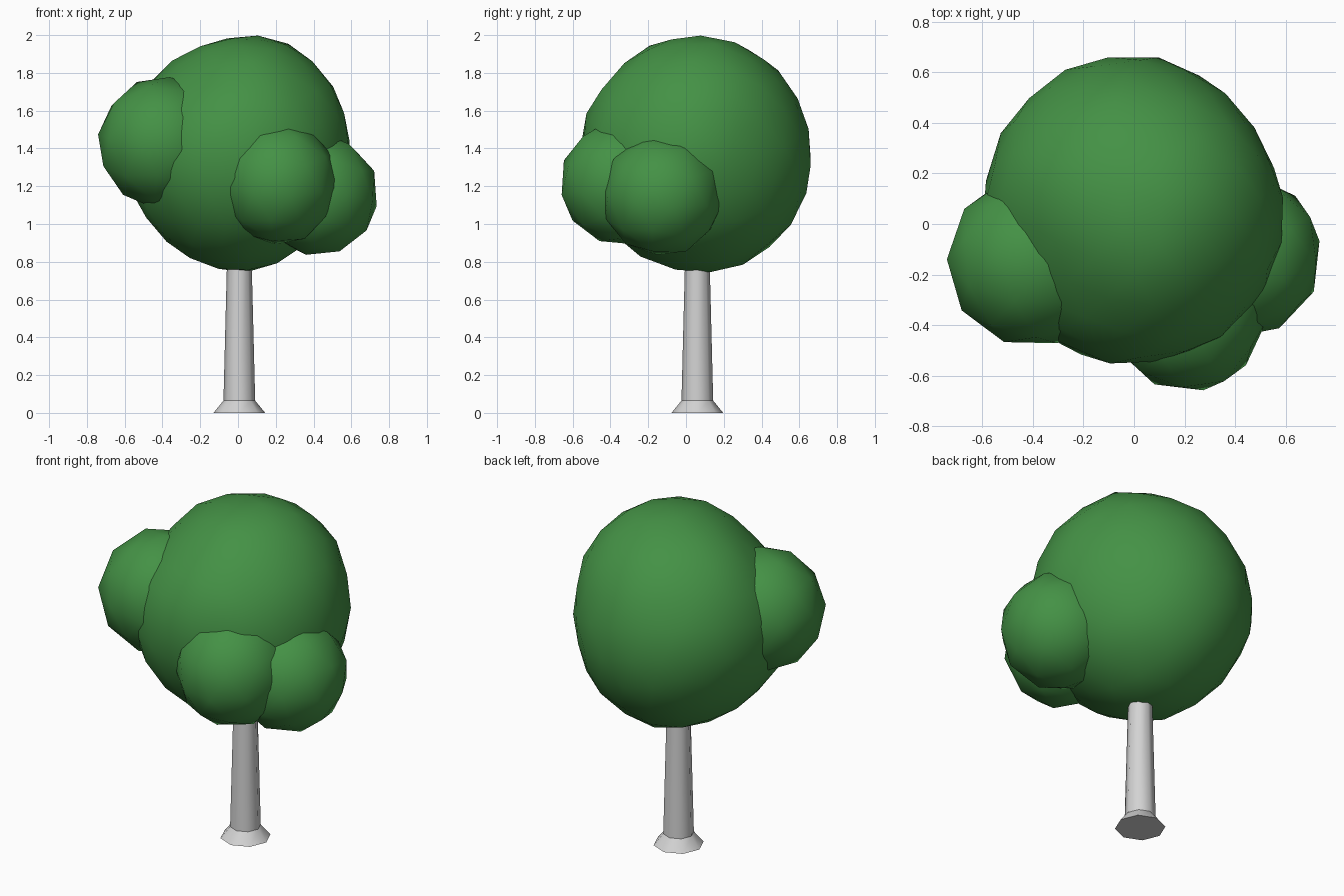
import bpy
import bmesh
import math
import random
from mathutils import Matrix, Euler, Vector

random.seed(4)
cube = bpy.data.objects.get("Cube")
if cube:
    bpy.data.objects.remove(cube, do_unlink=True)


def material(name, color):
    mat = bpy.data.materials.new(name)
    mat.use_nodes = True
    mat.diffuse_color = (*color, 1)
    mat.node_tree.nodes["Principled BSDF"].inputs["Base Color"].default_value = (*color, 1)
    return mat


leaf_green = material("leaf green", (0.058, 0.285, 0.06))
bark_grey = material("bark grey", (0.65, 0.65, 0.65))


def add_object(name, bm, mat, location):
    mesh = bpy.data.meshes.new(name)
    bm.to_mesh(mesh)
    bm.free()
    mesh.materials.append(mat)
    obj = bpy.data.objects.new(name, mesh)
    obj.location = location
    bpy.context.collection.objects.link(obj)
    return obj


def smooth(obj, angle):
    bpy.ops.object.select_all(action='DESELECT')
    obj.select_set(True)
    bpy.context.view_layer.objects.active = obj
    bpy.ops.object.shade_smooth_by_angle(angle=math.radians(angle))


def leaf_clump(name, location, size, detail, turn, jitter, bumps=()):
    """Irregular faceted ball of leaves; bumps are (direction, amount) swells or dents."""
    bm = bmesh.new()
    bmesh.ops.create_icosphere(bm, subdivisions=detail, radius=1)
    bm.transform(Euler(turn).to_matrix().to_4x4())
    for v in bm.verts:
        direction = v.co.normalized()
        swell = random.uniform(-jitter, jitter)
        for toward, amount in bumps:
            swell += amount * max(0, direction.dot(Vector(toward).normalized())) ** 6
        v.co *= 1 + swell
    bm.transform(Matrix.Diagonal((*size, 1)))
    smooth(add_object(name, bm, leaf_green, location), 60)


# Lumpy crown
crown_bumps = [
    ((-0.6, -0.45, 0.7), -0.08),
    ((0.8, 0.6, 0), -0.05),
    ((-0.25, 1, -0.15), 0.025),
    ((0.5, 0.2, 0.8), 0.03),
    ((0.15, 0.4, -0.9), 0.03),
    ((-0.8, 0, -0.6), -0.03),
    ((0.6, 0, -0.8), -0.04),
]
leaf_clump("crown", (0, 0.05, 1.375), (0.605, 0.61, 0.625), 3, (0.25, 0.1, 0.3), 0.012, crown_bumps)

# Three side clumps
leaf_clump("front_clump", (0.213, -0.345, 1.22), (0.315, 0.325, 0.332), 2, (0.2, 0, 0.2), 0.005)
leaf_clump("left_clump", (0.418, -0.125, 1.157), (0.328, 0.328, 0.328), 2, (0, 0.2, 0.5), 0.005)
leaf_clump("right_clump", (-0.402, -0.145, 1.43), (0.342, 0.342, 0.35), 2, (0.1, 0.1, 0.3), 0.005)

# Tapered eight-sided trunk with a flared foot
bm = bmesh.new()
SIDES = 8
rings = []
for radius, z in [(0.137, 0), (0.084, 0.065), (0.064, 0.85)]:
    rings.append([bm.verts.new((radius * math.cos(math.tau * i / SIDES),
                                radius * math.sin(math.tau * i / SIDES), z))
                  for i in range(SIDES)])
for low, high in zip(rings, rings[1:]):
    for i in range(SIDES):
        j = (i + 1) % SIDES
        bm.faces.new((low[i], low[j], high[j], high[i]))
bm.faces.new(rings[0][::-1])
bm.faces.new(rings[-1])
# Crease between foot and trunk stays sharp
trunk = add_object("trunk", bm, bark_grey, (0.007, 0.06, 0))
smooth(trunk, 46)
for edge in trunk.data.edges:
    if all(abs(trunk.data.vertices[v].co.z - 0.065) < 0.001 for v in edge.vertices):
        edge.use_edge_sharp = True
